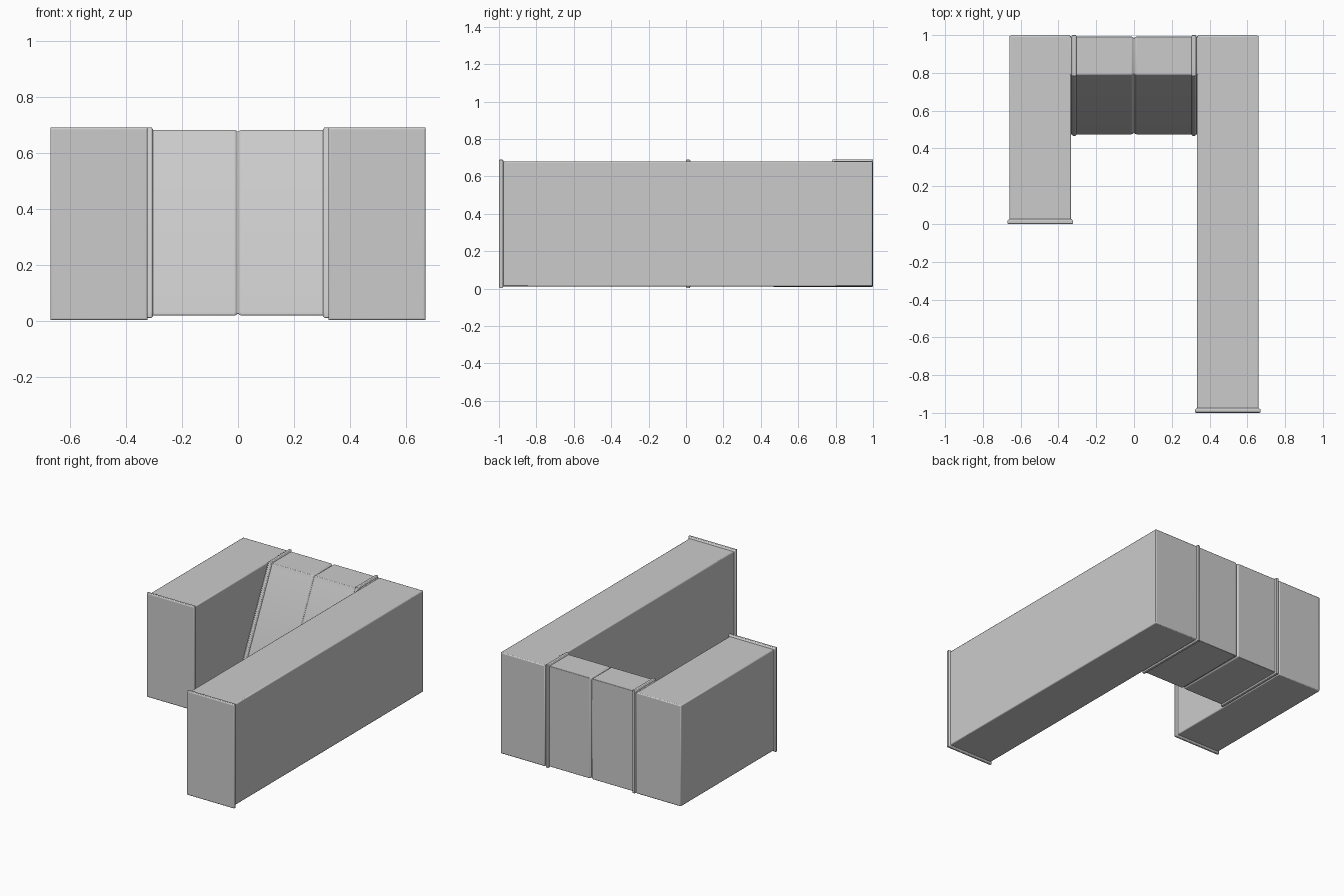
import bpy, bmesh
from mathutils import Vector

if "Cube" in bpy.data.objects:
    bpy.data.objects.remove(bpy.data.objects["Cube"])


def offset(profile, d):
    """Grow a counter-clockwise outline outward by d with mitred corners."""
    out = []
    n = len(profile)
    for i in range(n):
        p, a, b = (Vector(profile[j % n]) for j in (i, i - 1, i + 1))
        e1, e2 = (p - a).normalized(), (b - p).normalized()
        n1, n2 = Vector((e1.y, -e1.x)), Vector((e2.y, -e2.x))
        out.append(p + (n1 + n2) * d / (1 + n1.dot(n2)))
    return out


def loft(name, profile, stations, place, bevel):
    """Skin the outline through (position, offset) stations and cap both ends."""
    bm = bmesh.new()
    rings = [[bm.verts.new(place(t, *p)) for p in offset(profile, d)]
             for t, d in stations]
    n = len(profile)
    for r, s in zip(rings, rings[1:]):
        for i in range(n):
            bm.faces.new((r[i], r[(i + 1) % n], s[(i + 1) % n], s[i]))
    bm.faces.new(rings[0])
    bm.faces.new(rings[-1])
    bmesh.ops.recalc_face_normals(bm, faces=bm.faces[:])
    mesh = bpy.data.meshes.new(name)
    bm.to_mesh(mesh)
    bm.free()
    ob = bpy.data.objects.new(name, mesh)
    bpy.context.collection.objects.link(ob)
    mod = ob.modifiers.new("Bevel", 'BEVEL')
    mod.width = bevel
    mod.segments = 2
    mod.limit_method = 'ANGLE'
    bpy.ops.object.select_all(action='DESELECT')
    ob.select_set(True)
    bpy.context.view_layer.objects.active = ob
    bpy.ops.object.shade_smooth_by_angle()
    return ob


# Two box ducts, each with a thin end flange facing the front
for name, x0, x1, y0 in (("left_duct", -0.66, -0.333, 0.0),
                         ("right_duct", 0.333, 0.66, -1.0)):
    box = [(x0, 0.012), (x1, 0.012), (x1, 0.68), (x0, 0.68)]
    loft(name, box, [(y0 + 0.01, 0), (0.997, 0)],
         lambda t, a, b: (a, t, b), 0.006)
    loft(name + "_flange", box,
         [(y0, 0.005), (y0 + 0.004, 0.01), (y0 + 0.018, 0.01), (y0 + 0.026, 0)],
         lambda t, a, b: (a, t, b), 0.002)

# Sloped connecting duct with a V groove at the centre seam
slope = [(0.475, 0.018), (0.992, 0.018), (0.992, 0.682), (0.79, 0.682),
         (0.782, 0.66), (0.475, 0.032)]
loft("connecting_duct", slope,
     [(-0.34, 0), (-0.01, 0), (0, -0.008), (0.01, 0), (0.34, 0)],
     lambda t, a, b: (t, a, b), 0.003)

# Raised collars where the connecting duct meets the box ducts
for side, s in (("left", -1), ("right", 1)):
    loft(side + "_collar", slope,
         [(s * 0.303, 0), (s * 0.308, 0.008), (s * 0.325, 0.008), (s * 0.33, 0)],
         lambda t, a, b: (t, a, b), 0.002)
